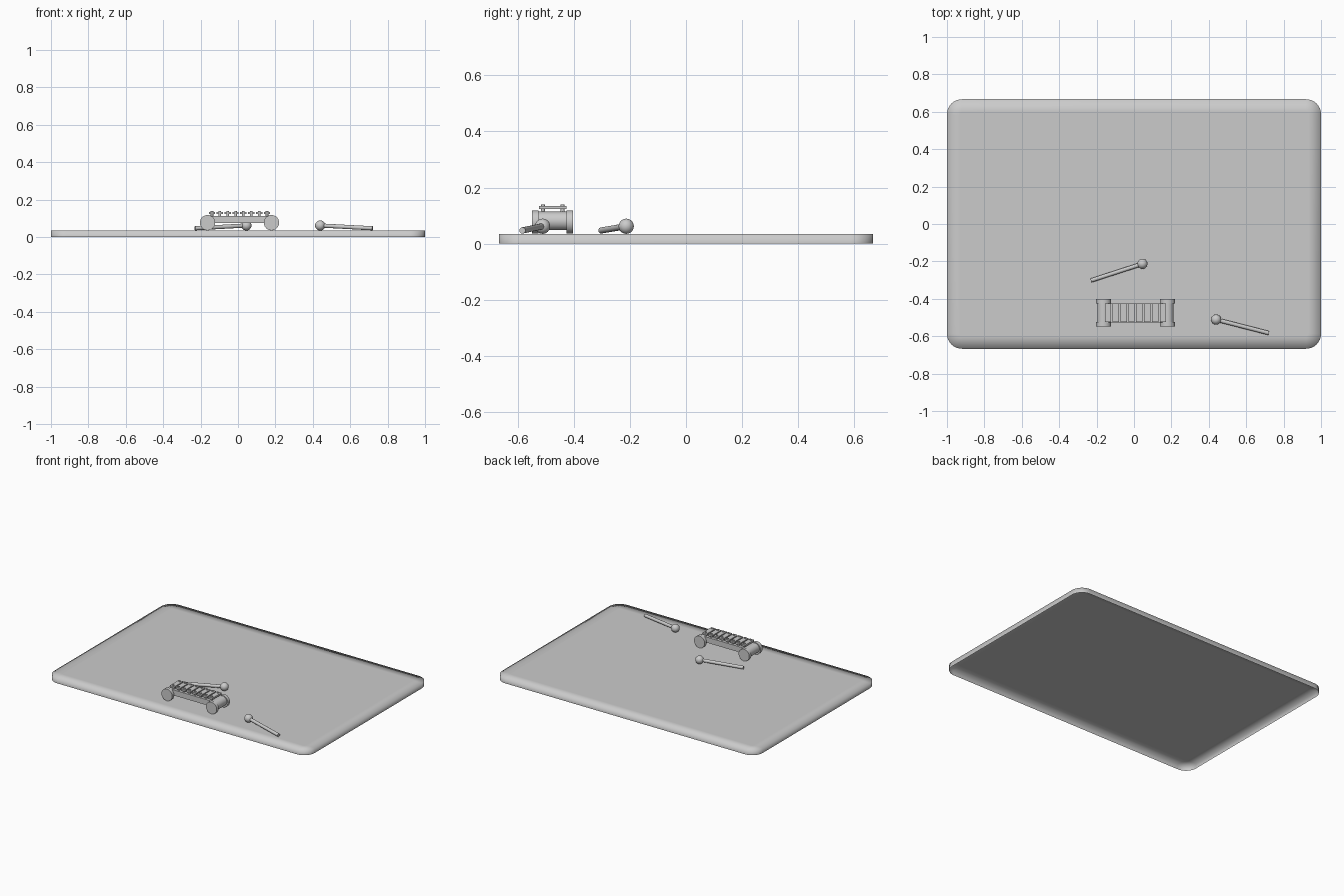
import bpy, bmesh, math
from mathutils import Vector

cube = bpy.data.objects.get("Cube")
if cube:
    bpy.data.objects.remove(cube, do_unlink=True)

GREY = (0.6, 0.6, 0.6, 1.0)
grey = bpy.data.materials.new("plain grey")
grey.use_nodes = True
grey.diffuse_color = GREY
grey.node_tree.nodes["Principled BSDF"].inputs["Base Color"].default_value = GREY


def finish(obj, name, smooth=True):
    obj.name = name
    obj.data.name = name
    obj.data.materials.append(grey)
    if smooth:
        bpy.ops.object.select_all(action='DESELECT')
        obj.select_set(True)
        bpy.context.view_layer.objects.active = obj
        bpy.ops.object.shade_smooth_by_angle(angle=math.radians(40))
    return obj


def box(name, lo, hi):
    lo, hi = Vector(lo), Vector(hi)
    bpy.ops.mesh.primitive_cube_add(size=1, location=(lo + hi) / 2)
    obj = bpy.context.object
    obj.scale = hi - lo
    return finish(obj, name, False)


def rod(name, a, b, radius, sides=32):
    a, b = Vector(a), Vector(b)
    bpy.ops.mesh.primitive_cylinder_add(vertices=sides, radius=radius,
                                        depth=(b - a).length, location=(a + b) / 2)
    obj = bpy.context.object
    obj.rotation_euler = (b - a).to_track_quat('Z', 'Y').to_euler()
    return finish(obj, name)


# Base: rounded rectangular tray, open underneath
HALF_X, HALF_Y, CORNER, TOP, STEPS = 1.0, 0.667, 0.08, 0.035, 8
bm = bmesh.new()
outline = []
for quarter, (sx, sy) in enumerate([(1, 1), (-1, 1), (-1, -1), (1, -1)]):
    for i in range(STEPS + 1):
        a = math.pi / 2 * (quarter + i / STEPS)
        outline.append(bm.verts.new((sx * (HALF_X - CORNER) + CORNER * math.cos(a),
                                     sy * (HALF_Y - CORNER) + CORNER * math.sin(a), TOP)))
top = bm.faces.new(outline)
rim = bmesh.ops.extrude_edge_only(bm, edges=top.edges[:])
for v in rim["geom"]:
    if isinstance(v, bmesh.types.BMVert):
        v.co.z = 0
bmesh.ops.inset_region(bm, faces=[top], thickness=0.07)
bmesh.ops.recalc_face_normals(bm, faces=bm.faces[:])
if top.normal.z < 0:
    bmesh.ops.reverse_faces(bm, faces=bm.faces[:])
for f in bm.faces:
    f.smooth = True
mesh = bpy.data.meshes.new("base_tray")
bm.to_mesh(mesh)
bm.free()
tray = bpy.data.objects.new("base_tray", mesh)
bpy.context.collection.objects.link(tray)
finish(tray, "base_tray", False)

# Toy body: flat deck with a rounded roll at each end
MID_X, MID_Y, AXLE_X, AXLE_Z = 0.008, -0.475, 0.171, 0.077
BODY_HALF = 0.051
box("deck", (MID_X - AXLE_X, MID_Y - BODY_HALF, 0.075),
    (MID_X + AXLE_X, MID_Y + BODY_HALF, 0.113))
for side, word in ((-1, "right"), (1, "left")):
    x = MID_X + side * AXLE_X
    rod(f"{word}_end_roll", (x, MID_Y - BODY_HALF, 0.081),
        (x, MID_Y + BODY_HALF, 0.081), 0.033)
    # Wheels, front and back
    for way, place in ((-1, "front"), (1, "back")):
        rod(f"{place}_{word}_wheel", (x, MID_Y + way * 0.05, AXLE_Z),
            (x, MID_Y + way * 0.073, AXLE_Z), 0.041)

# Sounding bars, each held by two pegs
for i in range(8):
    x = MID_X + (i - 3.5) * 0.042
    box(f"bar_{i + 1}", (x - 0.017, MID_Y - 0.049, 0.123), (x + 0.017, MID_Y + 0.049, 0.135))
    for way, place in ((-1, "front"), (1, "back")):
        y = MID_Y + way * 0.035
        rod(f"{place}_peg_{i + 1}", (x, y, 0.11), (x, y, 0.14), 0.007, 16)

# Mallets: ball head and slanting handle
for word, head, tail in (("back", (0.045, -0.213, 0.062), (-0.23, -0.302, 0.047)),
                         ("side", (0.439, -0.511, 0.062), (0.72, -0.583, 0.047))):
    rod(f"{word}_mallet_handle", head, tail, 0.011, 20)
    bpy.ops.mesh.primitive_uv_sphere_add(segments=32, ring_count=16, radius=0.027, location=head)
    finish(bpy.context.object, f"{word}_mallet_head")
